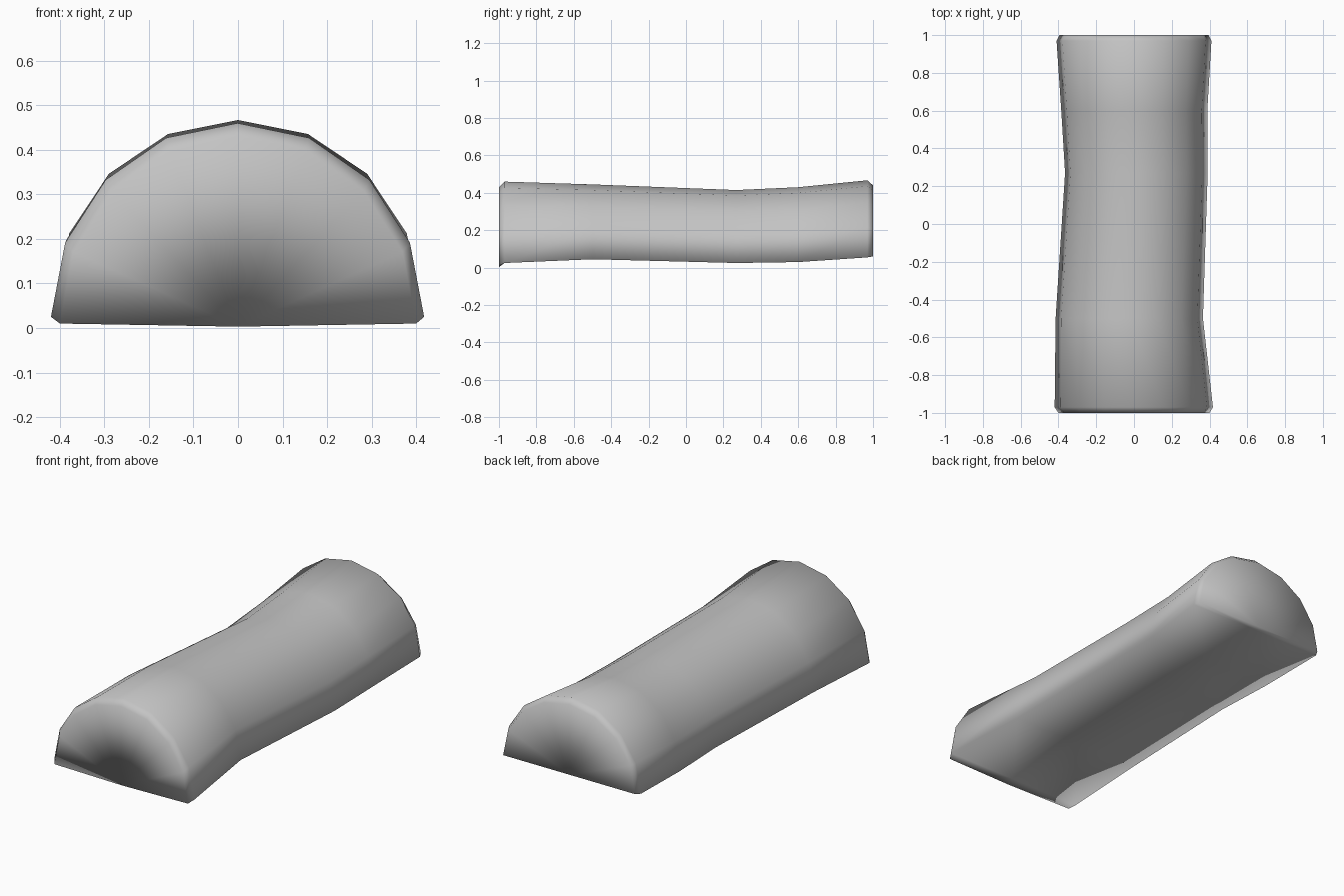
import bpy, bmesh
from math import cos, sin, pi

cube = bpy.data.objects.get("Cube")
if cube:
    bpy.data.objects.remove(cube)

grey = bpy.data.materials.new("plain grey")
grey.use_nodes = True
COLOUR = (0.55, 0.55, 0.55, 1)
grey.diffuse_color = COLOUR
grey.node_tree.nodes["Principled BSDF"].inputs["Base Color"].default_value = COLOUR

SEGMENTS = 8

# Cross-sections along the log: y, left edge x, right edge x, bottom z, top z
SECTIONS = [
    (-1.0, -0.40, 0.40, 0.01, 0.43),
    (-0.97, -0.42, 0.418, 0.025, 0.46),
    (-0.5, -0.415, 0.365, 0.045, 0.445),
    (0.27, -0.365, 0.39, 0.025, 0.415),
    (0.6, -0.385, 0.388, 0.03, 0.43),
    (0.97, -0.41, 0.41, 0.055, 0.467),
    (1.0, -0.395, 0.395, 0.06, 0.44),
]


def half_round(bm, y, x0, x1, z0, z1):
    """Half-round ring of vertices, closed by a midpoint on the flat underside."""
    mid, rad = (x0 + x1) / 2, (x1 - x0) / 2
    ring = []
    for i in range(SEGMENTS + 1):
        a = pi * i / SEGMENTS
        ring.append(bm.verts.new((mid + rad * cos(a), y, z0 + (z1 - z0) * sin(a))))
    ring.append(bm.verts.new((mid, y, z0 - 0.007 if y == -1 else z0)))
    return ring


# Half log: lofted skin with fanned, slightly rounded ends
bm = bmesh.new()
rings = [half_round(bm, *s) for s in SECTIONS]
for a, b in zip(rings, rings[1:]):
    for i in range(len(a)):
        j = (i + 1) % len(a)
        bm.faces.new((a[i], a[j], b[j], b[i]))
for ring in (rings[0], rings[-1]):
    for i in range(SEGMENTS):
        bm.faces.new((ring[-1], ring[i], ring[i + 1]))
bmesh.ops.recalc_face_normals(bm, faces=bm.faces)
for f in bm.faces:
    f.smooth = True

mesh = bpy.data.meshes.new("half_log")
bm.to_mesh(mesh)
bm.free()
mesh.materials.append(grey)
log = bpy.data.objects.new("half_log", mesh)
bpy.context.collection.objects.link(log)
